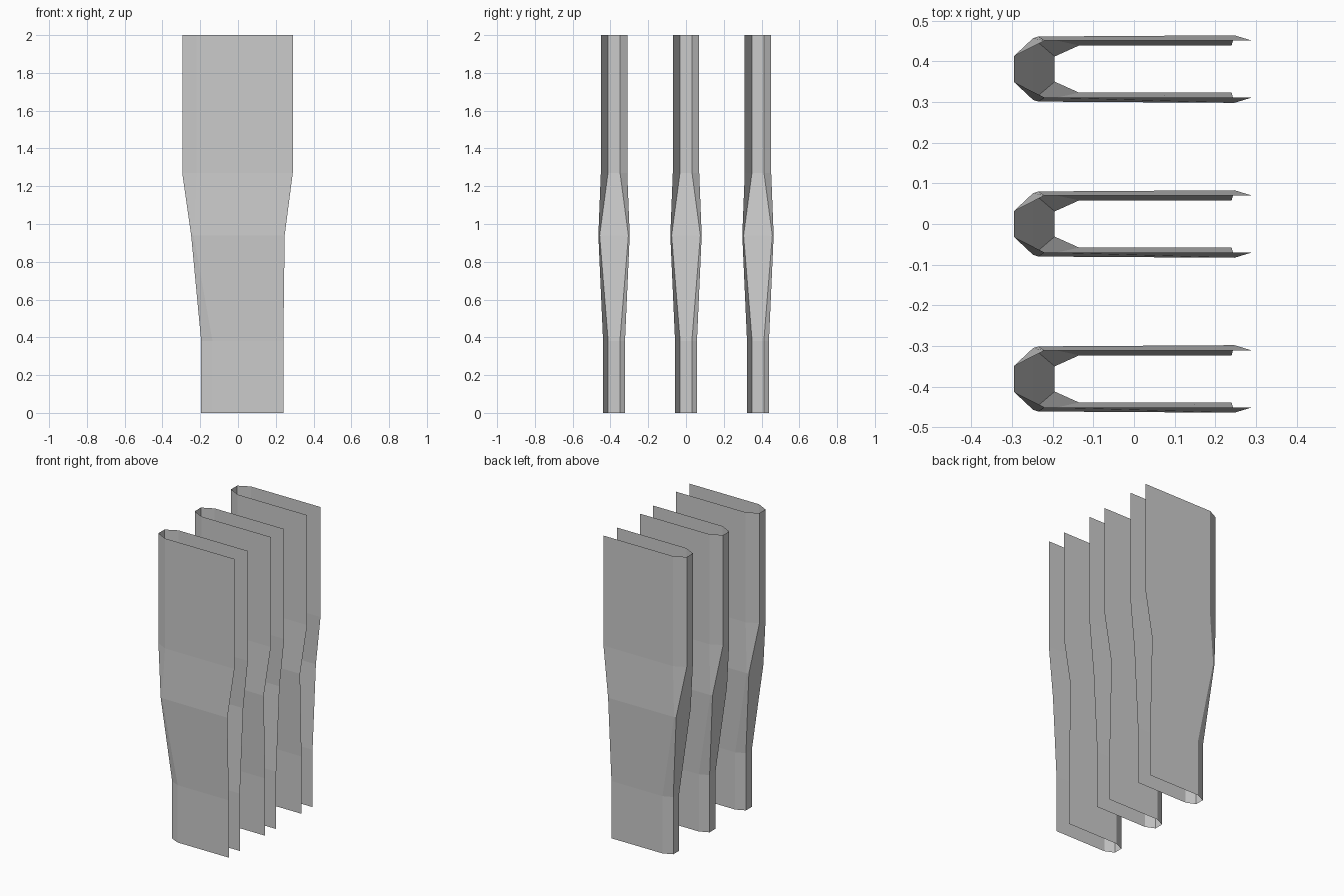
import bpy, bmesh

if "Cube" in bpy.data.objects:
    bpy.data.objects.remove(bpy.data.objects["Cube"])

# Levels: z, flat-end x, flat half width, chamfer x, wall half width, open-edge x, edge half width
LEVELS = [
    (0.00, -0.195, 0.031, -0.135, 0.058, 0.24, 0.058),
    (0.38, -0.195, 0.031, -0.135, 0.058, 0.24, 0.058),
    (0.94, -0.248, 0.076, -0.235, 0.080, 0.247, 0.083),
    (1.27, -0.295, 0.032, -0.220, 0.070, 0.29, 0.070),
    (2.00, -0.295, 0.032, -0.220, 0.070, 0.29, 0.070),
]


def channel_shell(name, y):
    """Thin U-shaped channel, open on +x and at both ends."""
    bm = bmesh.new()
    rings = []
    for z, fx, fw, cx, cw, ex, ew in LEVELS:
        half = [(ex, ew), (cx, cw), (fx, fw)]
        section = half + [(px, -py) for px, py in reversed(half)]
        rings.append([bm.verts.new((px, py, z)) for px, py in section])
    for low, high in zip(rings, rings[1:]):
        for i in range(len(low) - 1):
            bm.faces.new((low[i + 1], high[i + 1], high[i], low[i])).normal_flip()
    # Make the outer side the front of every face
    for f in bm.faces:
        f.normal_update()
        c = f.calc_center_median()
        if f.normal.y * c.y < 0 or (abs(c.y) < 1e-6 and f.normal.x > 0):
            f.normal_flip()
    mesh = bpy.data.meshes.new(name)
    bm.to_mesh(mesh)
    bm.free()
    obj = bpy.data.objects.new(name, mesh)
    obj.location.y = y
    bpy.context.collection.objects.link(obj)


# Three identical channels in a row
for label, y in (("front", -0.381), ("middle", 0.0), ("back", 0.381)):
    channel_shell(label + "_channel", y)
